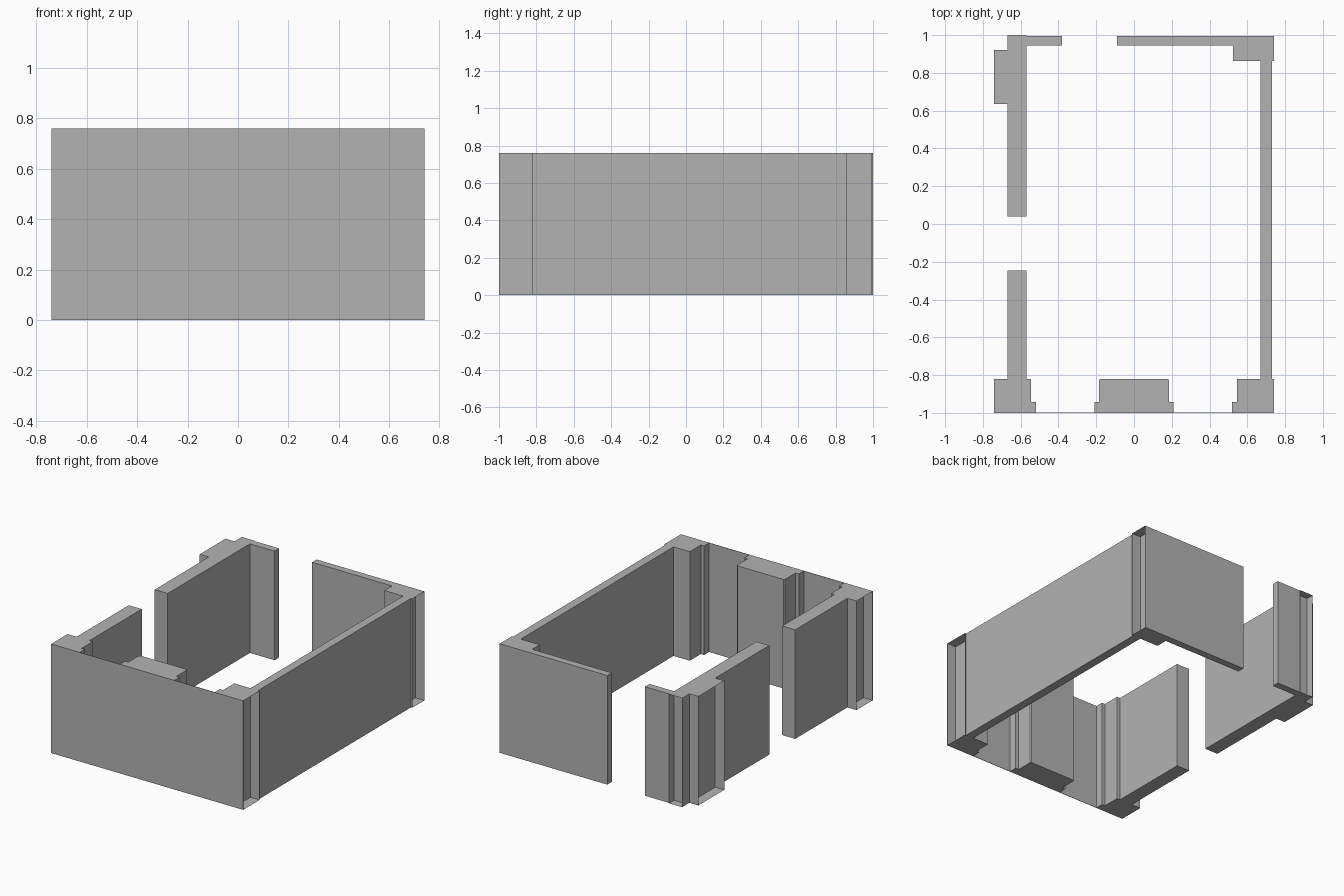
import bpy
import bmesh

if "Cube" in bpy.data.objects:
    bpy.data.objects.remove(bpy.data.objects["Cube"], do_unlink=True)

HEIGHT = 0.76

grey = bpy.data.materials.new("plain grey")
grey.use_nodes = True
grey.diffuse_color = (0.45, 0.45, 0.45, 1)
grey.node_tree.nodes["Principled BSDF"].inputs["Base Color"].default_value = (0.45, 0.45, 0.45, 1)


def extrude_plan(name, outline, open_sides=()):
    """Raise a counter-clockwise floor outline to full height, leaving the listed sides open."""
    bm = bmesh.new()
    low = [bm.verts.new((x, y, 0)) for x, y in outline]
    high = [bm.verts.new((x, y, HEIGHT)) for x, y in outline]
    bm.faces.new(low[::-1])
    bm.faces.new(high)
    n = len(outline)
    for i in range(n):
        if i not in open_sides:
            j = (i + 1) % n
            bm.faces.new((low[i], low[j], high[j], high[i]))
    mesh = bpy.data.meshes.new(name)
    bm.to_mesh(mesh)
    bm.free()
    mesh.materials.append(grey)
    obj = bpy.data.objects.new(name, mesh)
    bpy.context.collection.objects.link(obj)
    return obj


# Side indices of a block outline
SOUTH, EAST, NORTH, WEST = range(4)


def block(name, x0, x1, y0, y1, open_sides=()):
    return extrude_plan(name, [(x0, y0), (x1, y0), (x1, y1), (x0, y1)], open_sides)


# Thin front sheet across the full width
block("front_panel", -0.74, 0.74, -1, -0.997)

# Stepped front corner pillars, with open recesses on their outer sides
corner = [(0.52, -1), (0.67, -1), (0.67, -0.82), (0.545, -0.82), (0.545, -0.942), (0.52, -0.942)]
extrude_plan("front_left_pillar", corner)
extrude_plan("front_right_pillar", [(-x, y) for x, y in reversed(corner)])
block("front_left_recess", 0.67, 0.74, -1, -0.82, (EAST, WEST))
block("front_right_recess", -0.74, -0.67, -1, -0.82, (EAST, WEST))

# Central pillar with a step on both sides
half = [(0.21, -1), (0.21, -0.942), (0.185, -0.942), (0.185, -0.828), (0.177, -0.82)]
extrude_plan("front_centre_pillar", half + [(-x, y) for x, y in reversed(half)])

# Long unbroken side wall
block("left_wall", 0.67, 0.73, -0.82, 0.862)

# Back wall with its thick corner, and the corner recess
extrude_plan("back_wall", [
    (-0.09, 0.995), (-0.09, 0.945), (0.525, 0.945), (0.525, 0.862),
    (0.67, 0.862), (0.67, 0.995)])
block("back_corner_recess", 0.67, 0.74, 0.862, 0.995, (EAST, WEST))

# Opposite side wall, split by a doorway
block("right_wall_front", -0.67, -0.57, -0.82, -0.245)
block("right_wall_back", -0.67, -0.57, 0.04, 0.945)
block("right_pilaster", -0.74, -0.67, 0.635, 0.92, (EAST, WEST))

# Short back return and the open end of the side wall
block("back_return", -0.57, -0.38, 0.945, 0.995)
block("right_wall_end", -0.67, -0.57, 0.945, 1, (SOUTH, NORTH))
